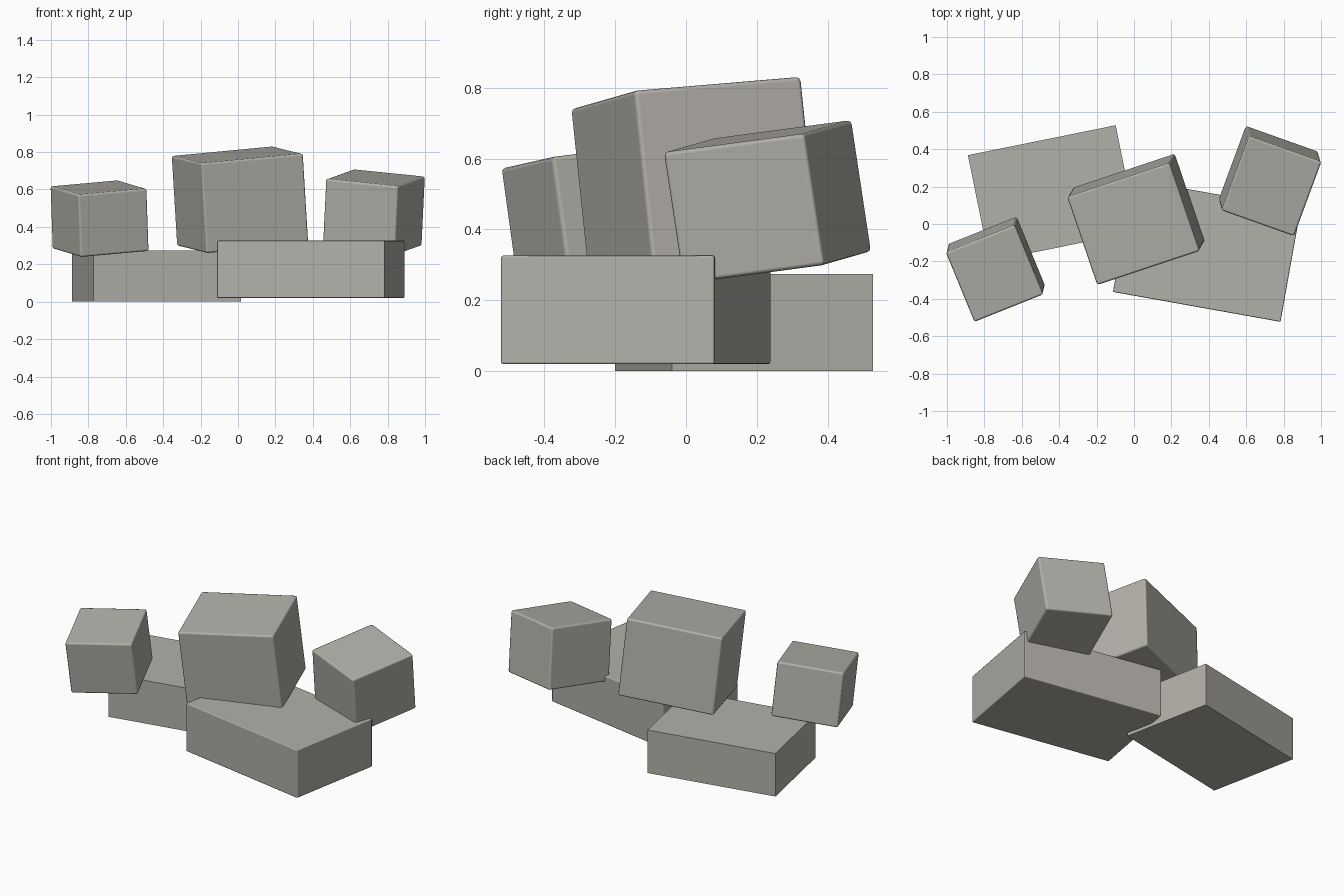
import bpy
from mathutils import Matrix, Vector

if "Cube" in bpy.data.objects:
    bpy.data.objects.remove(bpy.data.objects["Cube"])

stone = bpy.data.materials.new("warm_grey")
stone.diffuse_color = (0.45, 0.435, 0.395, 1)
stone.use_nodes = True
stone.node_tree.nodes["Principled BSDF"].inputs["Base Color"].default_value = stone.diffuse_color


def block(name, corner, along, across, depth, bevel):
    """Box hanging below its top face: one top corner, two top edges, depth."""
    corner, along, across = Vector(corner), Vector(along), Vector(across)
    x = along.normalized()
    z = x.cross(across).normalized()
    y = z.cross(x)
    centre = corner + (along + across) / 2 - z * depth / 2

    bpy.ops.mesh.primitive_cube_add(size=1)
    obj = bpy.context.object
    obj.name = name
    obj.data.transform(Matrix.Diagonal((along.length, across.length, depth, 1)))
    turn = Matrix((x, y, z)).transposed().to_4x4()
    obj.matrix_world = Matrix.Translation(centre) @ turn
    obj.data.materials.append(stone)

    if bevel:
        bpy.ops.object.shade_smooth_by_angle()
        mod = obj.modifiers.new("soft_edges", "BEVEL")
        mod.width = bevel
        mod.segments = 2
        mod.harden_normals = True
    return obj


# Two flat slabs forming the base
block("left_base_slab", (-0.773, -0.2, 0.274), (0.79, 0.16, 0), (-0.115, 0.568, 0), 0.274, 0)
block("right_base_slab", (-0.113, -0.363, 0.326), (0.896, -0.16, 0), (0.108, 0.602, 0), 0.306, 0.006)

# Three tilted blocks resting on the slabs
block("middle_block", (-0.2, -0.328, 0.74), (0.547, 0.182, 0.052), (-0.155, 0.473, 0.04), 0.485, 0.012)
block("left_block", (-0.855, -0.525, 0.572), (0.368, 0.147, 0.033), (-0.15, 0.373, 0.046), 0.338, 0.012)
block("right_block", (0.855, -0.068, 0.617), (0.147, 0.398, 0.053), (-0.386, 0.142, 0.04), 0.376, 0.012)
